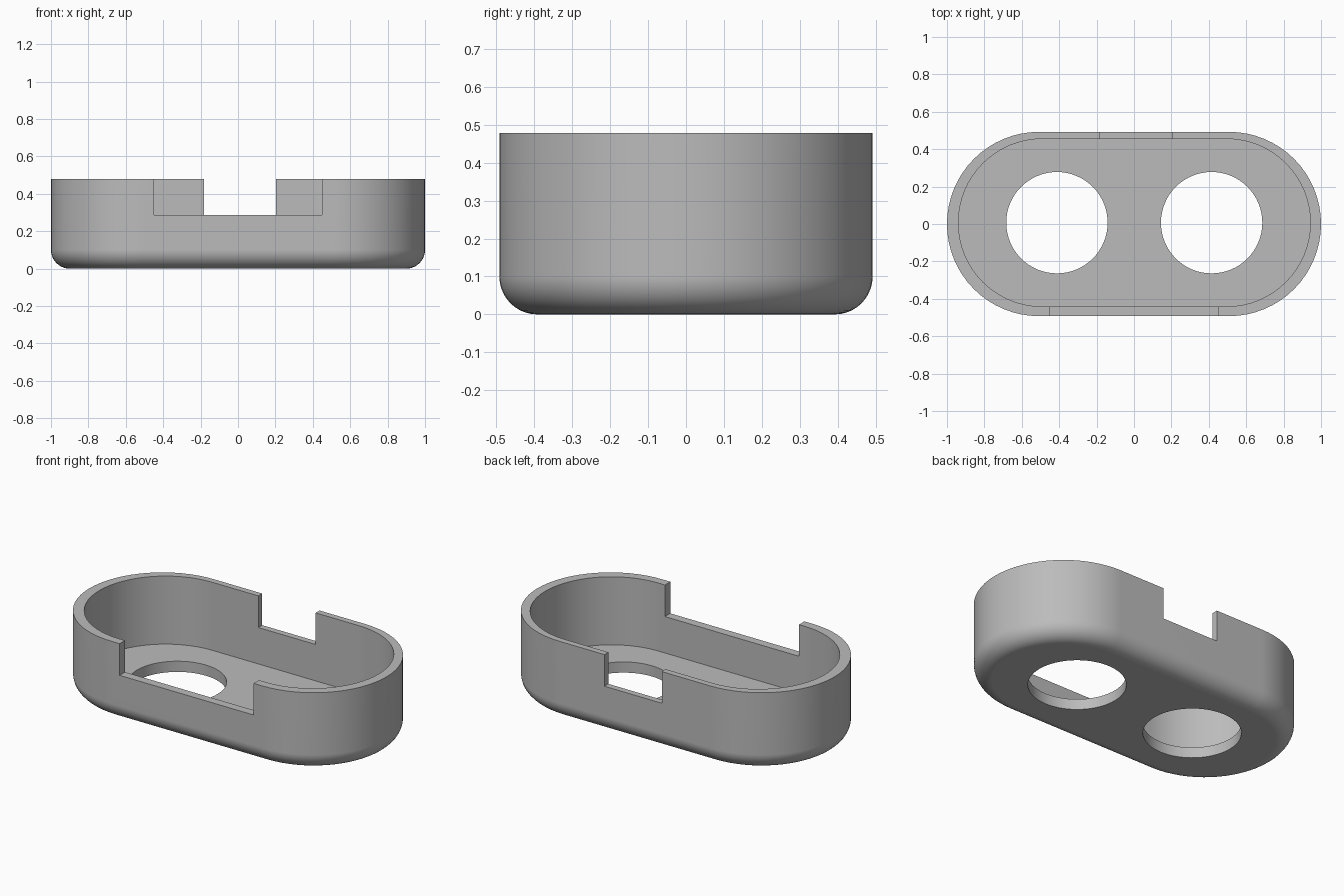
import bpy
import bmesh
import math

HEIGHT = 0.478
FLOOR = 0.065
RIM_DROP = 0.286
FILLET = 0.1

cube = bpy.data.objects.get("Cube")
if cube:
    bpy.data.objects.remove(cube, do_unlink=True)

grey = bpy.data.materials.new("plain_grey")
grey.use_nodes = True
colour = (0.5, 0.5, 0.5, 1.0)
grey.diffuse_color = colour
grey.node_tree.nodes["Principled BSDF"].inputs["Base Color"].default_value = colour


def stadium(radius, half_span, cx=0.0, cy=0.0, steps=32):
    """Outline of two half circles joined by straight sides."""
    points = []
    for side in (1, -1):
        for i in range(steps + 1):
            a = math.pi * (i / steps - 0.5)
            points.append((cx + side * (half_span + radius * math.cos(a)),
                           cy + side * radius * math.sin(a)))
    return points


def circle(radius, cx, cy, steps=64):
    return [(cx + radius * math.cos(math.tau * i / steps),
             cy + radius * math.sin(math.tau * i / steps)) for i in range(steps)]


def rectangle(x0, x1, y0, y1):
    return [(x0, y0), (x1, y0), (x1, y1), (x0, y1)]


def loft(name, sections):
    """Closed solid through (outline, z) sections, listed bottom to top."""
    bm = bmesh.new()
    rings = [[bm.verts.new((x, y, z)) for x, y in outline] for outline, z in sections]
    bm.faces.new(rings[0][::-1])
    bm.faces.new(rings[-1])
    for low, high in zip(rings, rings[1:]):
        for i in range(len(low)):
            j = (i + 1) % len(low)
            bm.faces.new((low[i], low[j], high[j], high[i]))
    mesh = bpy.data.meshes.new(name)
    bm.to_mesh(mesh)
    bm.free()
    mesh.materials.append(grey)
    obj = bpy.data.objects.new(name, mesh)
    bpy.context.scene.collection.objects.link(obj)
    return obj


# Outer body with a rounded bottom edge
sections = []
for i in range(11):
    a = math.pi / 2 * i / 10
    inset = FILLET * (1 - math.sin(a))
    sections.append((stadium(0.4925 - inset, 0.5075), FILLET * (1 - math.cos(a))))
sections.append((stadium(0.4925, 0.5075), HEIGHT))
tray = loft("tray_shell", sections)

# Cavity, rim notches and the two floor holes
cuts = [
    ("cavity", stadium(0.448, 0.493, 0.002, 0.007), FLOOR, 0.7),
    ("front_notch", rectangle(-0.45, 0.45, -0.7, -0.2), RIM_DROP, 0.7),
    ("back_notch", rectangle(-0.182, 0.203, 0.2, 0.7), RIM_DROP, 0.7),
    ("right_hole", circle(0.271, -0.412, 0.007), -0.2, 0.2),
    ("left_hole", circle(0.271, 0.415, 0.007), -0.2, 0.2),
]
cutters = []
for name, outline, z0, z1 in cuts:
    cutter = loft(name + "_cutter", [(outline, z0), (outline, z1)])
    cutter.hide_render = True
    cutters.append(cutter)
    mod = tray.modifiers.new(name, "BOOLEAN")
    mod.operation = "DIFFERENCE"
    mod.solver = "EXACT"
    mod.object = cutter

# Bake the cuts and discard the cutters
bpy.context.view_layer.update()
graph = bpy.context.evaluated_depsgraph_get()
baked = bpy.data.meshes.new_from_object(tray.evaluated_get(graph))
tray.modifiers.clear()
tray.data = baked
baked.materials.clear()
baked.materials.append(grey)
for polygon in baked.polygons:
    polygon.material_index = 0
for cutter in cutters:
    bpy.data.objects.remove(cutter, do_unlink=True)

# Smooth curves with crisp edges
for obj in bpy.context.selected_objects:
    obj.select_set(False)
tray.select_set(True)
bpy.context.view_layer.objects.active = tray
bpy.ops.object.shade_smooth_by_angle(angle=math.radians(30))
weighted = tray.modifiers.new("weighted_normals", "WEIGHTED_NORMAL")
weighted.keep_sharp = True
